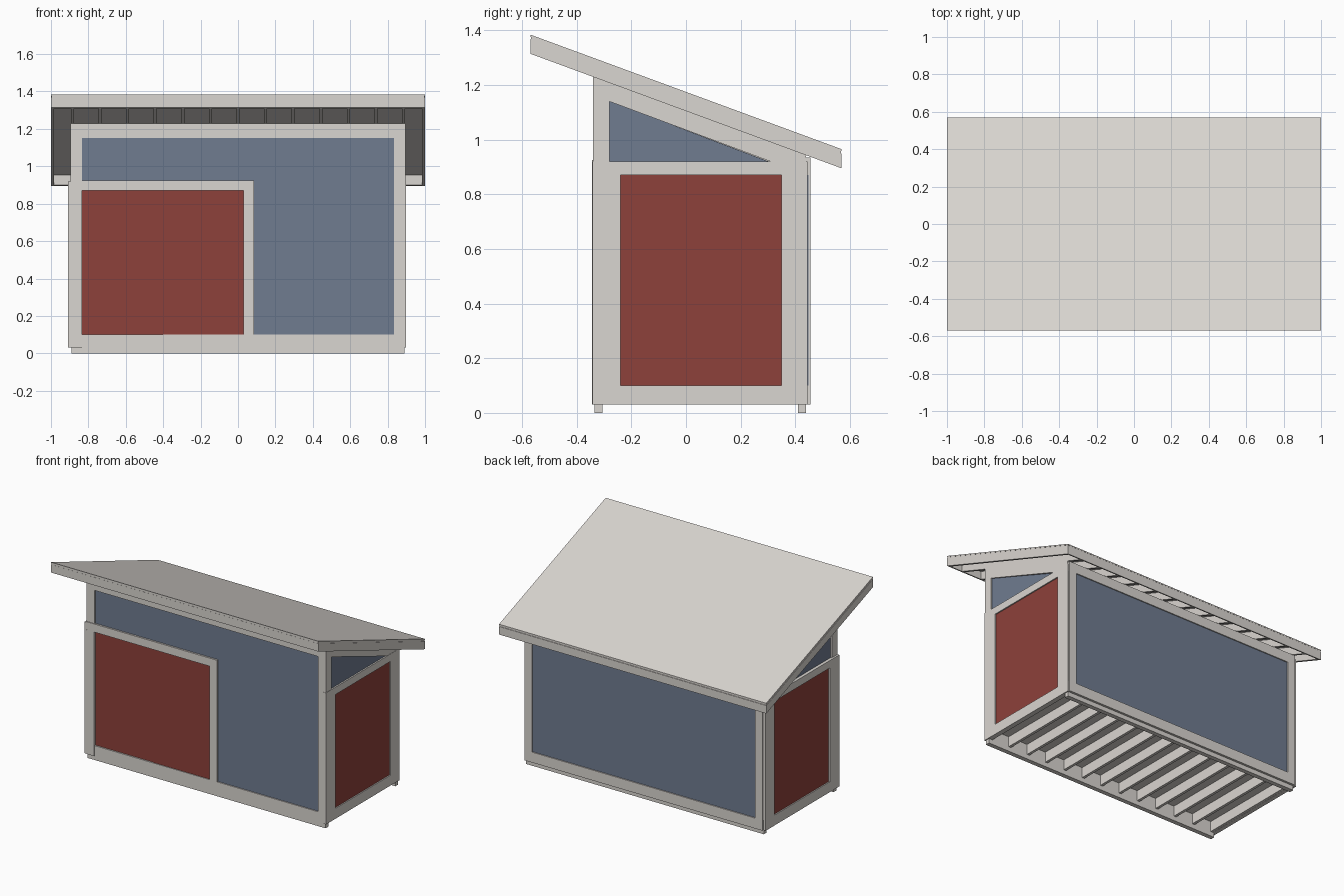
import bpy
import bmesh

cube = bpy.data.objects.get("Cube")
if cube:
    bpy.data.objects.remove(cube, do_unlink=True)


def material(name, rgb):
    mat = bpy.data.materials.new(name)
    mat.use_nodes = True
    mat.diffuse_color = (*rgb, 1)
    mat.node_tree.nodes["Principled BSDF"].inputs["Base Color"].default_value = (*rgb, 1)
    return mat


GREY = material("warm light grey", (0.70, 0.67, 0.635))
BLUE = material("slate blue", (0.16, 0.20, 0.28))
RED = material("barn red", (0.27, 0.052, 0.043))


def top(y, drop=0.0):
    """Height of the sloping roof surface at depth y, lowered by drop."""
    return 1.175 - 0.368 * y - drop


def rect(y0, y1, z0, z1):
    return [(y0, z0), (y1, z0), (y1, z1), (y0, z1)]


def band(y0, y1, upper, lower):
    return [(y0, top(y0, lower)), (y1, top(y1, lower)),
            (y1, top(y1, upper)), (y0, top(y0, upper))]


def make(name, mat, solids):
    """One object from prisms, each (side profile in y and z, x start, x end)."""
    bm = bmesh.new()
    for profile, x0, x1 in solids:
        a = [bm.verts.new((x0, y, z)) for y, z in profile]
        b = [bm.verts.new((x1, y, z)) for y, z in profile]
        bm.faces.new(a)
        bm.faces.new(b[::-1])
        n = len(a)
        for i in range(n):
            j = (i + 1) % n
            bm.faces.new((a[j], a[i], b[i], b[j]))
    bmesh.ops.recalc_face_normals(bm, faces=bm.faces)
    mesh = bpy.data.meshes.new(name)
    bm.to_mesh(mesh)
    bm.free()
    mesh.materials.append(mat)
    obj = bpy.data.objects.new(name, mesh)
    bpy.context.collection.objects.link(obj)
    return obj


W = 0.88             # half width of the wall core
F, B = -0.325, 0.435  # front and back of the wall core
U = 0.07             # roof depth down to the wall top
SPACING = [-0.885 + 0.1475 * i for i in range(13)]

# Wall core
make("wall_core", GREY, [
    ([(F, 0.1), (B, 0.1), (B, top(B, U)), (F, top(F, U))], -W, W)])

# Floor framing
make("skids", GREY, [(rect(-0.335, -0.305, 0, 0.03), -0.89, 0.89),
                     (rect(0.41, 0.44, 0, 0.03), -0.89, 0.89)])
make("floor_rim", GREY, [(rect(F, F + 0.02, 0.03, 0.1), -W, W),
                         (rect(B - 0.02, B, 0.03, 0.1), -W, W)])
make("floor_joists", GREY, [
    (rect(F + 0.02, B - 0.02, 0.031, 0.1), x * 0.985 - 0.009, x * 0.985 + 0.009)
    for x in SPACING])

# Front wall: siding, sliding doors and trim
make("front_siding", BLUE, [(rect(-0.333, F, 0.92, 1.15), -0.86, 0.87),
                            (rect(-0.333, F, 0.1, 0.92), 0.06, 0.87)])
make("front_door_left_leaf", RED, [(rect(-0.331, F, 0.1, 0.87), -0.84, -0.4)])
make("front_door_right_leaf", RED, [(rect(-0.335, F, 0.1, 0.87), -0.4, 0.04)])
T = -0.34
make("front_trim", GREY, [
    (rect(T, F, 0.03, 0.1), -0.89, 0.89),
    (rect(T, F, 0.1, 1.15), -0.89, -0.835),
    (rect(T, F, 0.1, 1.15), 0.835, 0.89),
    (rect(T, F, 1.15, top(T, U)), -0.89, 0.89)])
make("front_door_frame", GREY, [
    (rect(T - 0.005, F, 0.87, 0.925), -0.89, 0.085),
    (rect(T - 0.005, F, 0.1, 0.87), 0.03, 0.085),
    (rect(T - 0.005, F, 0.03, 0.87), -0.892, -0.835)])

# Back wall: siding and trim
make("back_siding", BLUE, [(rect(B, 0.448, 0.1, 0.87), -0.885, 0.885)])
make("back_trim", GREY, [
    (rect(B, 0.455, 0.03, 0.1), -0.89, 0.89),
    (rect(B, 0.455, 0.87, 0.935), -0.89, 0.89),
    (rect(0.448, 0.455, 0.1, 0.87), -0.89, -0.835),
    (rect(0.448, 0.455, 0.1, 0.87), 0.835, 0.89)])

# Side walls: siding, door and trim, door frame deeper on the right side
for name, s, frame_x in (("left", 1, 0.897), ("right", -1, 0.908)):
    def side(profile, x):
        return (profile, s * W, s * x)

    make(name + "_gable_siding", BLUE, [
        side([(-0.29, 0.91), (0.33, 0.91), (-0.29, 1.145)], 0.887)])
    make(name + "_door", RED, [side(rect(-0.245, 0.355, 0.095, 0.875), frame_x - 0.008)])
    make(name + "_gable_trim", GREY, [
        side([(T, 0.92), (-0.28, 0.92), (-0.28, top(-0.28, U)), (T, top(T, U))], 0.895),
        side([(-0.28, 1.14), (0.31, 0.92), (0.44, 0.92),
              (0.44, top(0.44, U)), (-0.28, top(-0.28, U))], 0.895)])
    make(name + "_door_frame", GREY, [
        side(rect(-0.342, 0.445, 0.03, 0.1), frame_x),
        side(rect(-0.342, -0.24, 0.1, 0.87), frame_x),
        side(rect(0.35, 0.445, 0.1, 0.87), frame_x),
        side(rect(-0.342, 0.445, 0.87, 0.92), frame_x)])

# Roof
E = 0.57
make("roof_sheet", GREY, [(band(-E, E, 0, 0.008), -1, 1)])
make("roof_deck", GREY, [(band(-E + 0.002, E - 0.002, 0.008, 0.016), -0.998, 0.998)])
make("rafters", GREY, [(band(-E + 0.015, E - 0.015, 0.016, U), x - 0.008, x + 0.008)
                       for x in SPACING])
make("eave_fascias", GREY, [(band(-E, -E + 0.015, 0.016, U), -1, 1),
                            (band(E - 0.015, E, 0.016, U), -1, 1)])
make("barge_boards", GREY, [(band(-E + 0.015, E - 0.015, 0.016, U), -1, -0.985),
                            (band(-E + 0.015, E - 0.015, 0.016, U), 0.985, 1)])
